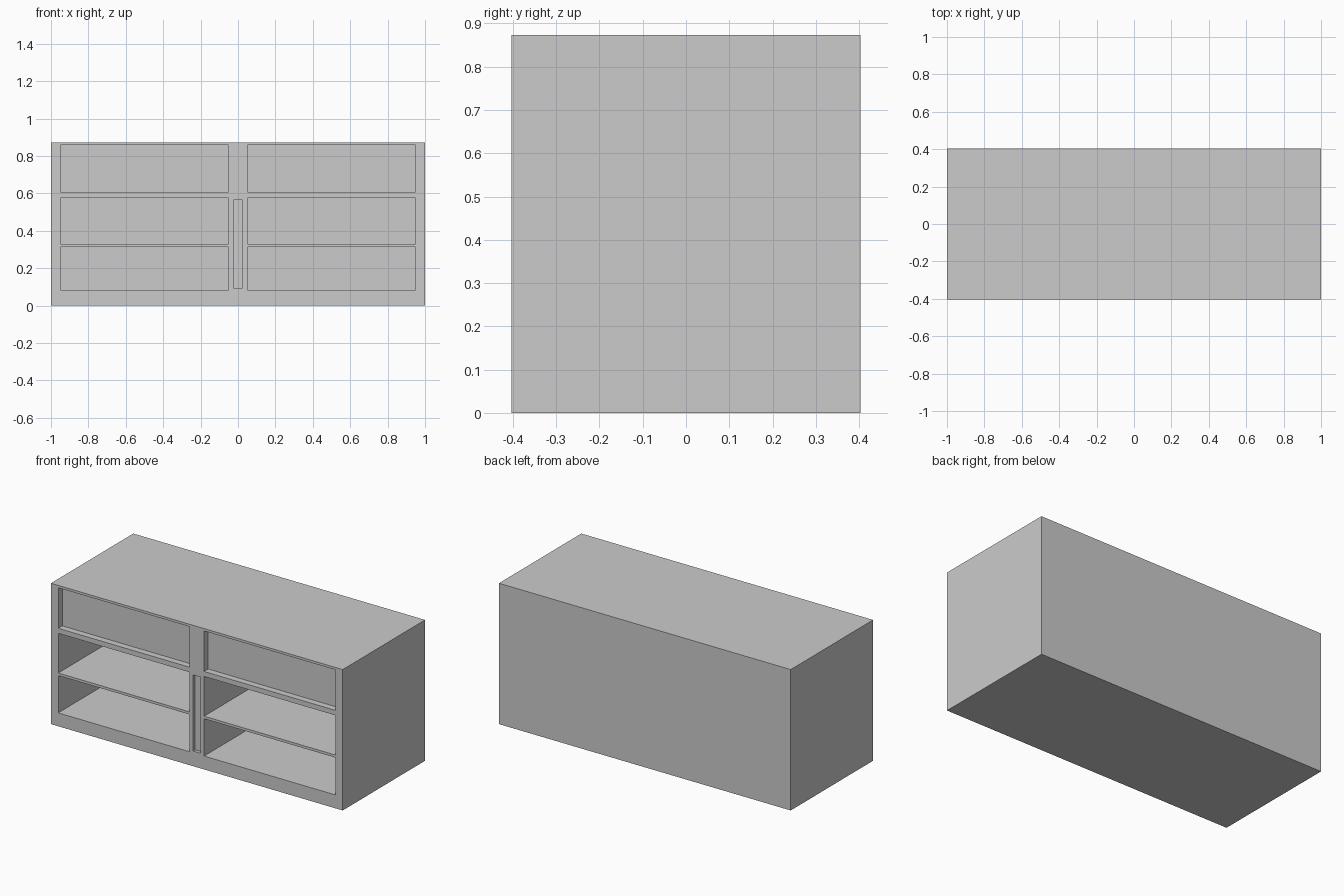
import bpy

if "Cube" in bpy.data.objects:
    bpy.data.objects.remove(bpy.data.objects["Cube"])

W, D, H = 2.0, 0.806, 0.873
FRONT = -D / 2


def box(name, x0, x1, y0, y1, z0, z1):
    bpy.ops.mesh.primitive_cube_add(size=1, location=((x0 + x1) / 2, (y0 + y1) / 2, (z0 + z1) / 2))
    ob = bpy.context.object
    ob.name = name
    ob.scale = (x1 - x0, y1 - y0, z1 - z0)
    bpy.ops.object.transform_apply(location=True, rotation=False, scale=True)
    return ob


def carve(target, x0, x1, z0, z1, depth):
    cutter = box("recess_cutter", x0, x1, FRONT - 0.1, FRONT + depth, z0, z1)
    cutter.hide_render = True
    mod = target.modifiers.new("recess", 'BOOLEAN')
    mod.operation = 'DIFFERENCE'
    mod.solver = 'EXACT'
    mod.object = cutter
    bpy.context.view_layer.objects.active = target
    bpy.ops.object.modifier_apply(modifier=mod.name)
    bpy.data.objects.remove(cutter, do_unlink=True)


# Solid cabinet body
cabinet = box("cabinet_body", -W / 2, W / 2, -D / 2, D / 2, 0, H)

# Rows: shallow drawer recess on top, two deep open shelves below
rows = [(0.607, 0.858, 0.04), (0.33, 0.576, 0.755), (0.083, 0.314, 0.755)]
for x0, x1 in ((-0.95, -0.05), (0.05, 0.95)):
    for z0, z1, depth in rows:
        carve(cabinet, x0, x1, z0, z1, depth)

# Narrow slot in the centre post
carve(cabinet, -0.025, 0.025, 0.094, 0.565, 0.02)
